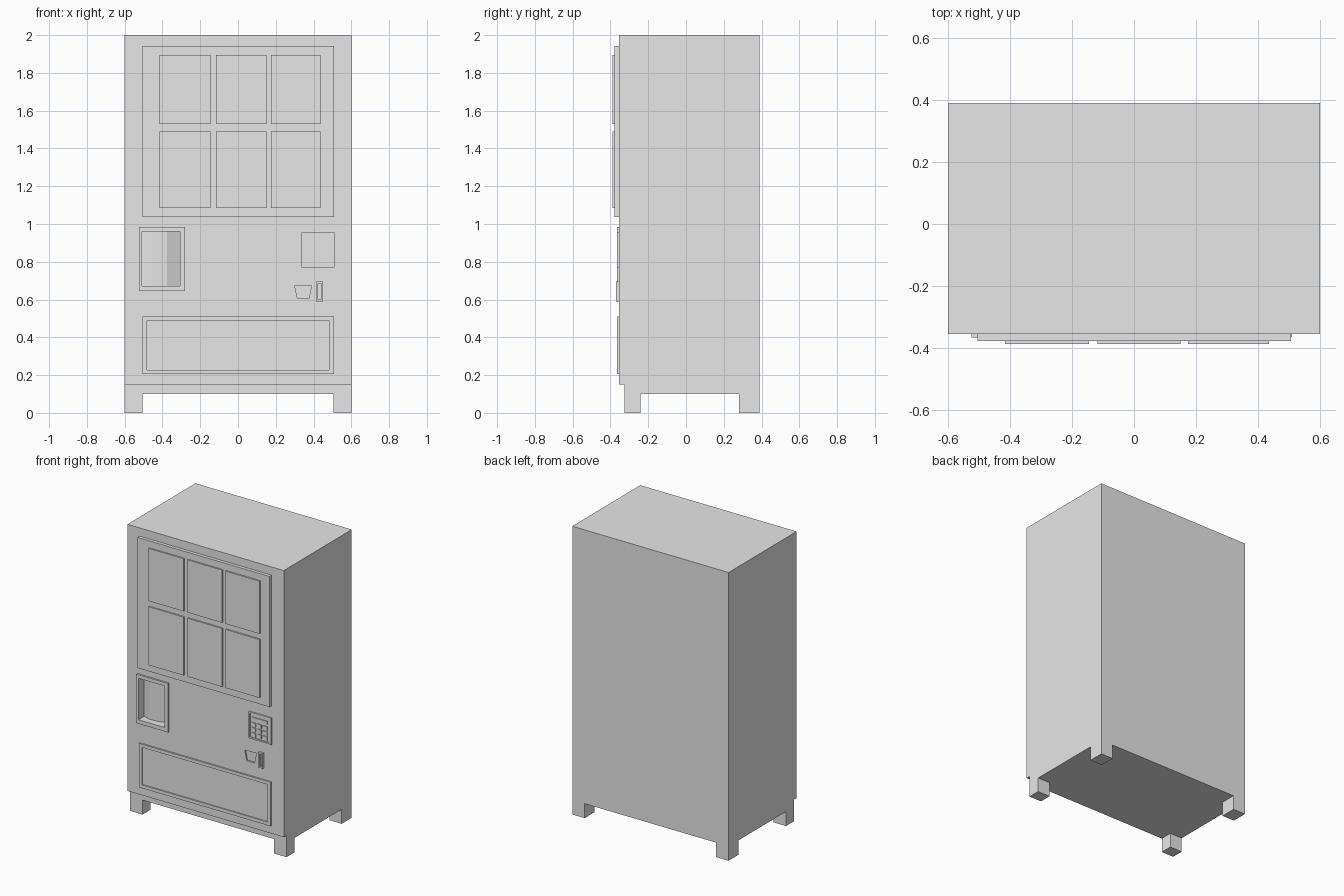
import bpy, bmesh
from mathutils import Vector

if "Cube" in bpy.data.objects:
    bpy.data.objects.remove(bpy.data.objects["Cube"])

grey = bpy.data.materials.new("plain grey")
grey.use_nodes = True
grey.diffuse_color = (0.8, 0.8, 0.8, 1)
grey.node_tree.nodes["Principled BSDF"].inputs["Base Color"].default_value = grey.diffuse_color
FACE = -0.355  # front surface of the cabinet


def prism(name, outline, direction):
    """Extrude a closed outline of 3D points along a direction."""
    bm = bmesh.new()
    face = bm.faces.new([bm.verts.new(p) for p in outline])
    new = bmesh.ops.extrude_face_region(bm, geom=[face])["geom"]
    moved = [v for v in new if isinstance(v, bmesh.types.BMVert)]
    bmesh.ops.translate(bm, verts=moved, vec=Vector(direction))
    bmesh.ops.recalc_face_normals(bm, faces=bm.faces)
    mesh = bpy.data.meshes.new(name)
    bm.to_mesh(mesh)
    bm.free()
    mesh.materials.append(grey)
    obj = bpy.data.objects.new(name, mesh)
    bpy.context.collection.objects.link(obj)
    return obj


def box(name, x0, x1, y0, y1, z0, z1):
    return prism(name, [(x0, y0, z0), (x1, y0, z0), (x1, y1, z0), (x0, y1, z0)],
                 (0, 0, z1 - z0))


def plate(name, x0, x1, z0, z1, front, back=FACE):
    return box(name, x0, x1, front, back, z0, z1)


def cut(target, cutter):
    mod = target.modifiers.new("cut", "BOOLEAN")
    mod.operation = "DIFFERENCE"
    mod.solver = "EXACT"
    mod.object = cutter
    bpy.context.view_layer.objects.active = target
    bpy.ops.object.modifier_apply(modifier=mod.name)
    bpy.data.objects.remove(cutter)


# Cabinet with a set-back plinth
side = [(FACE, 2), (FACE, 0.15), (-0.325, 0.15), (-0.325, 0.1), (0.39, 0.1), (0.39, 2)]
cabinet = prism("cabinet", [(-0.6, y, z) for y, z in side], (1.2, 0, 0))

# Feet
for s, side_name in ((-1, "right"), (1, "left")):
    for end, y0, y1 in (("front", -0.325, -0.24), ("back", 0.28, 0.39)):
        x0, x1 = sorted((s * 0.505, s * 0.6))
        box(f"{end}_{side_name}_foot", x0, x1, y0, y1, 0, 0.1)

# Display window with six panes
plate("display_frame", -0.505, 0.507, 1.037, 1.943, -0.378)
for row, (z0, z1) in enumerate(((1.085, 1.49), (1.53, 1.895))):
    for col, (x0, x1) in enumerate(((-0.416, -0.146), (-0.117, 0.15), (0.175, 0.436))):
        plate(f"display_pane_{row}_{col}", x0, x1, z0, z1, -0.388, -0.378)

# Dispenser surround and its niche with a bowed back
surround = plate("dispenser_surround", -0.525, -0.28, 0.645, 0.985, -0.366)
niche = [(-0.508, -0.4), (-0.307, -0.4), (-0.307, -0.28), (-0.375, -0.315),
         (-0.455, -0.32), (-0.508, -0.305)]
for part in (cabinet, surround):
    cut(part, prism("niche_cutter", [(x, y, 0.673) for x, y in niche], (0, 0, 0.287)))

# Coin return: shallow tapered pocket
pocket = [(0.3, 0.675), (0.39, 0.675), (0.375, 0.605), (0.315, 0.605)]
cut(cabinet, prism("pocket_cutter", [(x, FACE - 0.02, z) for x, z in pocket], (0, 0.03, 0)))

# Keypad with screen and buttons
keypad = plate("keypad_surround", 0.335, 0.51, 0.77, 0.955, -0.364)
cut(keypad, plate("keypad_cutter", 0.345, 0.496, 0.78, 0.945, -0.4, -0.358))
plate("keypad_screen", 0.36, 0.476, 0.9, 0.923, -0.364)
for row in range(3):
    for col in range(3):
        x, z = 0.36 + col * 0.043, 0.79 + row * 0.035
        plate(f"key_{row}_{col}", x, x + 0.03, z, z + 0.026, -0.364)

# Coin slot
slot = plate("coin_slot", 0.413, 0.449, 0.59, 0.695, -0.37)
cut(slot, plate("slot_cutter", 0.423, 0.439, 0.6, 0.685, -0.4, -0.358))

# Collection flap: rim around a sunken panel
rim = plate("collection_rim", -0.505, 0.507, 0.205, 0.51, -0.366)
cut(rim, plate("rim_cutter", -0.482, 0.482, 0.228, 0.488, -0.4, -0.358))
